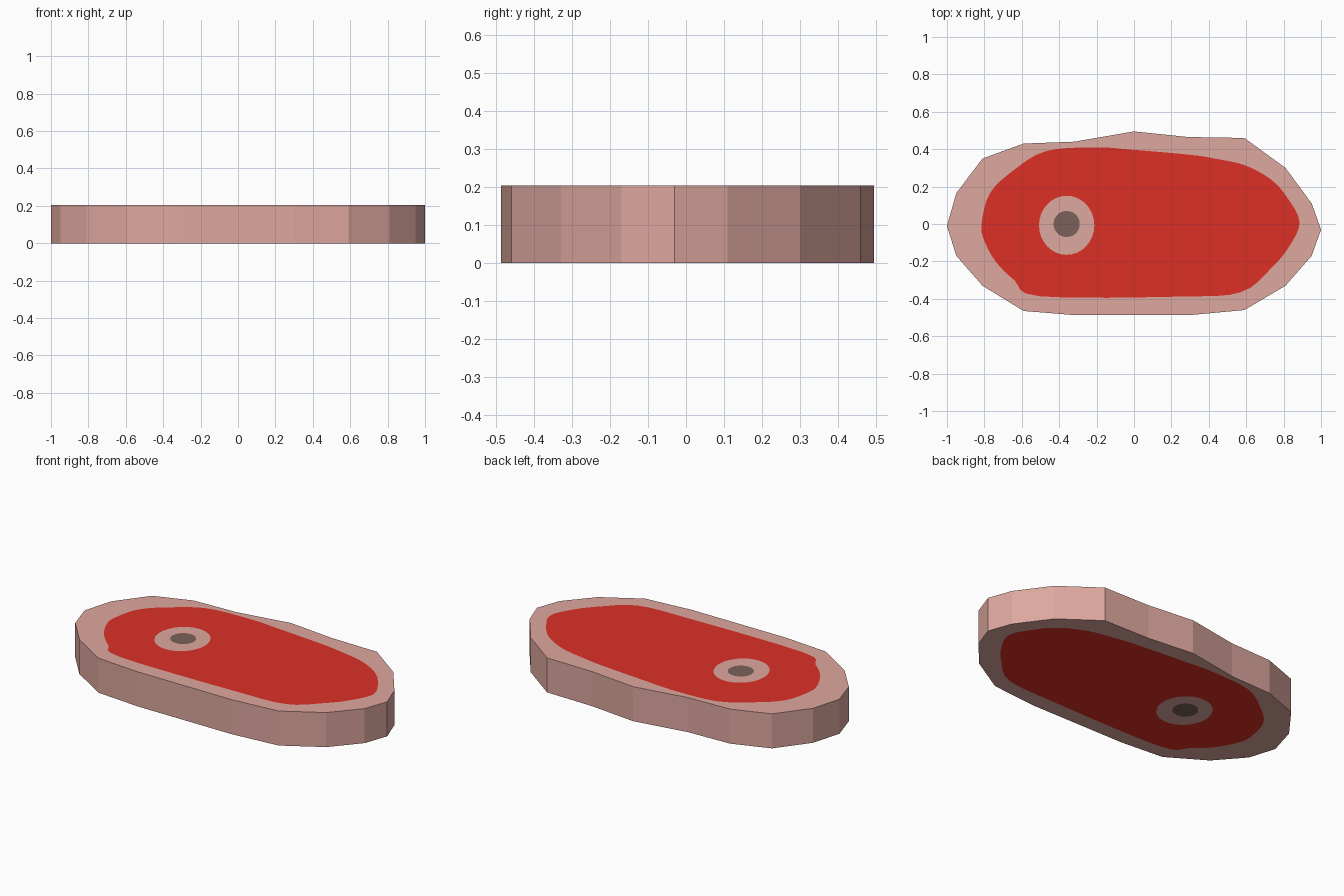
import bpy, bmesh, math
from mathutils import Vector
from mathutils.geometry import tessellate_polygon

if "Cube" in bpy.data.objects:
    bpy.data.objects.remove(bpy.data.objects["Cube"])

THICK = 0.205


def material(name, srgb):
    m = bpy.data.materials.new(name)
    lin = [((c / 255 + 0.055) / 1.055) ** 2.4 for c in srgb]
    m.diffuse_color = (*lin, 1)
    m.use_nodes = True
    m.node_tree.nodes["Principled BSDF"].inputs["Base Color"].default_value = m.diffuse_color
    return m


def smooth_loop(pts, steps=4):
    """Closed Catmull-Rom curve through the points."""
    p, out = [Vector(q) for q in pts], []
    n = len(p)
    for i in range(n):
        a, b, c, d = p[i - 1], p[i], p[(i + 1) % n], p[(i + 2) % n]
        for s in range(steps):
            t = s / steps
            out.append(0.5 * (2 * b + (c - a) * t + (2 * a - 5 * b + 4 * c - d) * t * t
                              + (3 * b - a - 3 * c + d) * t ** 3))
    return out


def ellipse(cx, cy, rx, ry, n=32):
    return [(cx + rx * math.cos(2 * math.pi * i / n),
             cy + ry * math.sin(2 * math.pi * i / n)) for i in range(n)]


# Outlines, counter-clockwise from the right tip
rind = [(1, -.03), (.95, .11), (.81, .30), (.59, .46), (.29, .465), (0, .495), (-.32, .44),
        (-.59, .43), (-.81, .35), (-.95, .165), (-1, -.01), (-.95, -.17), (-.81, -.33),
        (-.59, -.465), (-.32, -.487), (0, -.487), (.3, -.487), (.59, -.46), (.81, -.33), (.95, -.17)]
meat = smooth_loop([(.885, .01), (.82, .14), (.73, .24), (.59, .315), (.43, .35), (.3, .37),
                    (-.02, .398), (-.21, .41), (-.47, .39), (-.64, .29), (-.77, .165), (-.815, 0),
                    (-.8, -.09), (-.74, -.2), (-.64, -.3), (-.5, -.387), (.25, -.388),
                    (.57, -.365), (.73, -.24), (.83, -.12)])
rings = [rind, meat, ellipse(-.36, -.007, .148, .158), ellipse(-.36, 0, .07, .07)]

mesh = bpy.data.meshes.new("steak")
for m in (material("pink fat", (222, 168, 159)), material("red meat", (221, 48, 38)),
          material("brown marrow", (124, 97, 91))):
    mesh.materials.append(m)
colours = [0, 1, 0, 2]

bm = bmesh.new()
levels = [[[bm.verts.new((x, y, z)) for x, y in r] for r in rings] for z in (0, THICK)]

# Top and bottom: one filled band per ring, with the next ring cut out of it
for top, level in enumerate(levels):
    for i, colour in enumerate(colours):
        loops = level[i:i + 2]
        verts = [v for loop in loops for v in loop]
        for tri in tessellate_polygon([[v.co for v in loop] for loop in loops]):
            f = bm.faces.new([verts[k] for k in tri])
            f.material_index = colour
            f.normal_update()
            if (f.normal.z > 0) != bool(top):
                f.normal_flip()

# Faceted side wall
low, high = levels[0][0], levels[1][0]
for i in range(len(rind)):
    j = (i + 1) % len(rind)
    bm.faces.new((low[i], low[j], high[j], high[i]))

bm.to_mesh(mesh)
bm.free()
bpy.context.collection.objects.link(bpy.data.objects.new("steak", mesh))
